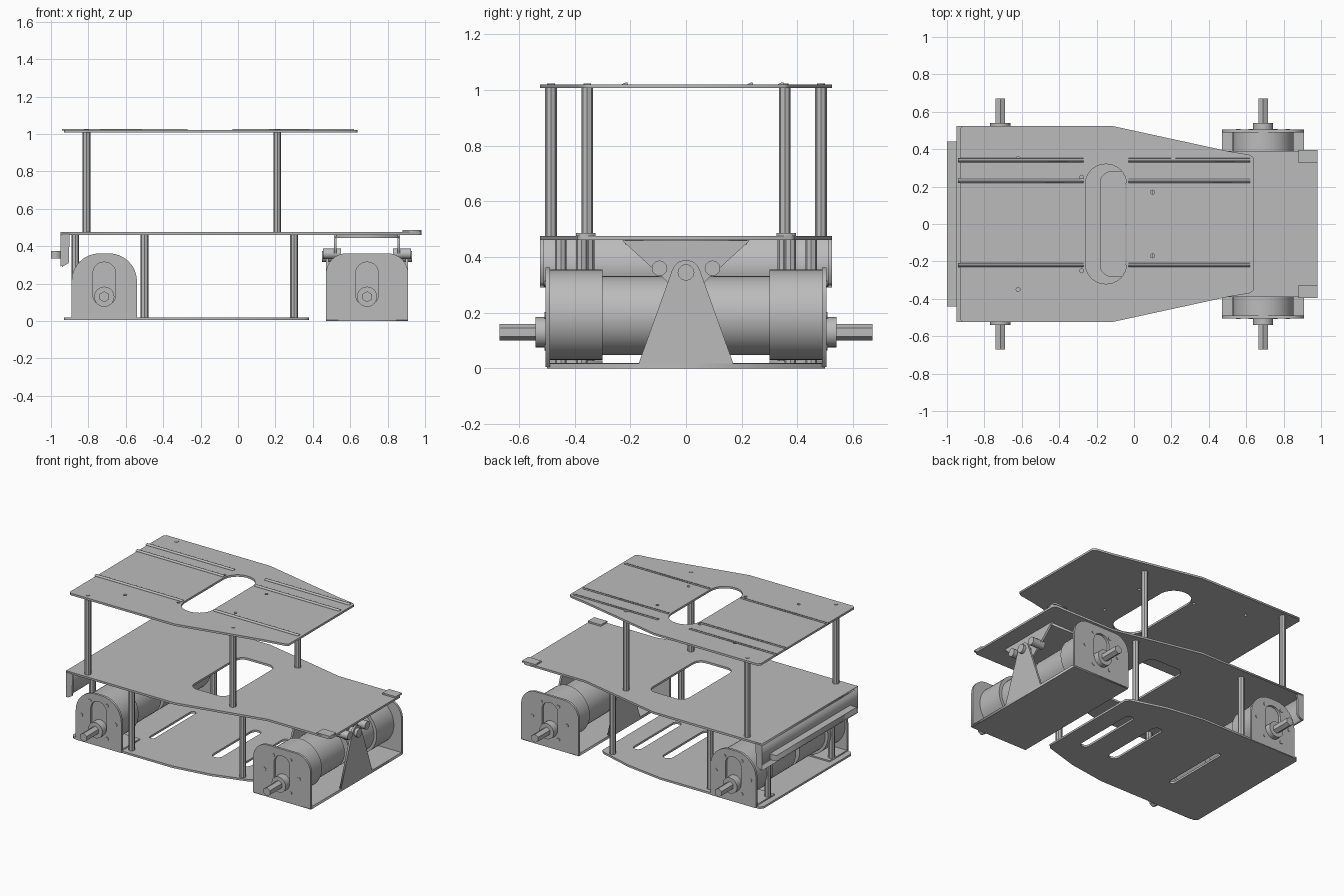
import bpy, math
from mathutils import Matrix, Vector

if "Cube" in bpy.data.objects:
    bpy.data.objects.remove(bpy.data.objects["Cube"])

grey = bpy.data.materials.new("metal_grey")
grey.diffuse_color = (0.5, 0.5, 0.5, 1)
grey.use_nodes = True
grey.node_tree.nodes["Principled BSDF"].inputs["Base Color"].default_value = grey.diffuse_color

XY = Matrix.Identity(3)
XZ = Matrix(((1, 0, 0), (0, 0, -1), (0, 1, 0)))   # profile x,z ; extruded along y
YZ = Matrix(((0, 0, 1), (1, 0, 0), (0, 1, 0)))    # profile y,z ; extruded along x


def plate(name, loops, thick, frame, pos):
    """Flat sheet: first loop is the outline, the others are holes."""
    cu = bpy.data.curves.new(name, 'CURVE')
    cu.dimensions = '2D'
    cu.fill_mode = 'BOTH'
    cu.extrude = thick / 2
    for loop in loops:
        s = cu.splines.new('POLY')
        s.points.add(len(loop) - 1)
        for p, (a, b) in zip(s.points, loop):
            p.co = (a, b, 0, 1)
        s.use_cyclic_u = True
    tmp = bpy.data.objects.new(name + "_curve", cu)
    bpy.context.collection.objects.link(tmp)
    dg = bpy.context.evaluated_depsgraph_get()
    me = bpy.data.meshes.new_from_object(tmp.evaluated_get(dg))
    bpy.data.objects.remove(tmp)
    me.transform(Matrix.Translation(pos) @ frame.to_4x4())
    me.materials.clear()
    me.materials.append(grey)
    ob = bpy.data.objects.new(name, me)
    bpy.context.collection.objects.link(ob)
    return ob


def rod(name, a, b, r, n=24):
    a, b = Vector(a), Vector(b)
    d = b - a
    bpy.ops.mesh.primitive_cylinder_add(vertices=n, radius=r, depth=d.length, location=(a + b) / 2,
                                        rotation=d.to_track_quat('Z', 'Y').to_euler())
    ob = bpy.context.object
    ob.name = name
    ob.data.materials.append(grey)
    if n > 8:
        bpy.ops.object.shade_smooth_by_angle(angle=math.radians(35))
    return ob


def box(name, x0, x1, y0, y1, z0, z1):
    return plate(name, [[(x0, y0), (x1, y0), (x1, y1), (x0, y1)]], z1 - z0, XY, (0, 0, (z0 + z1) / 2))


def rrect(x0, x1, y0, y1, r, n=6, bottom=True):
    """Rectangle with rounded corners (optionally square at the bottom)."""
    pts = []
    for cx, cy, a0, top in ((x1 - r, y1 - r, 0, 1), (x0 + r, y1 - r, 90, 1),
                            (x0 + r, y0 + r, 180, 0), (x1 - r, y0 + r, 270, 0)):
        if not top and not bottom:
            pts.append((x0 if a0 == 180 else x1, y0))
            continue
        for i in range(n + 1):
            a = math.radians(a0 + 90 * i / n)
            pts.append((cx + r * math.cos(a), cy + r * math.sin(a)))
    return pts


def hole(x, y, r, n=12):
    return [(x + r * math.cos(2 * math.pi * i / n), y + r * math.sin(2 * math.pi * i / n)) for i in range(n)]


def mirror_y(pts):
    return pts + [(x, -y) for x, y in reversed(pts)]


# decks
top = mirror_y([(-0.93, 0.51), (-0.915, 0.525), (-0.12, 0.525), (0.5, 0.39), (0.62, 0.37), (0.64, 0.355)])
top_holes = [hole(x, s * y, 0.011, 8) for s in (1, -1) for x, y in ((-0.62, 0.35), (-0.28, 0.25), (0.1, 0.17))]
plate("top_deck", [top, rrect(-0.26, -0.04, -0.32, 0.32, 0.108, 10)] + top_holes, 0.014, XY, (0, 0, 1.014))

mid = mirror_y([(-0.95, 0.525), (-0.12, 0.525), (0.5, 0.39), (0.965, 0.39), (0.98, 0.375)])
plate("middle_deck", [mid, rrect(-0.18, 0.10, -0.28, 0.28, 0.06)], 0.014, XY, (0, 0, 0.468))

low = mirror_y([(-0.93, 0.48), (-0.91, 0.50), (-0.15, 0.50), (0.12, 0.46), (0.36, 0.39), (0.38, 0.37)])
slots = [rrect(x - w, x + w, -0.24, 0.24, w * 0.98, 4) for x, w in ((-0.5, 0.02), (-0.01, 0.035), (0.22, 0.03))]
plate("bottom_deck", [low] + slots, 0.014, XY, (0, 0, 0.012))

# low stiffening ribs along the decks
for y in (0.34, 0.23, -0.22):
    for a, b in ((-0.94, -0.27), (-0.03, 0.62)):
        ob = plate("top_deck_rib", [[(y - 0.012, 1.02), (y + 0.012, 1.02), (y + 0.009, 1.028), (y + 0.005, 1.028)]],
                   b - a, YZ, ((a + b) / 2, 0, 0))

# rear flange and bumper strip
plate("rear_flange", [[(-0.95, 0.474), (-0.938, 0.474), (-0.938, 0.30), (-0.95, 0.29)]], 1.05, XZ, (0, 0, 0))
box("rear_bumper", -1.0, -0.95, -0.44, 0.44, 0.335, 0.375)

for s, side in ((1, "left"), (-1, "right")):
    # flange ends and front corner pads
    plate("flange_end_" + side, [[(-0.94, 0.465), (-0.90, 0.465), (-0.905, 0.31), (-0.94, 0.29)]], 0.014, XZ,
          (0, s * 0.518, 0))
    box("corner_pad_" + side, 0.88, 0.98, s * 0.36 - 0.035, s * 0.36 + 0.035, 0.475, 0.486)

    # standoff posts
    for x, y in ((-0.81, 0.485), (0.21, 0.355)):
        rod("upper_post_" + side, (x, s * y, 0.475), (x, s * y, 1.008), 0.021, 8)
        rod("post_screw_" + side, (x, s * y, 1.02), (x, s * y, 1.024), 0.014, 8)
    for x, y in ((-0.87, 0.35), (-0.5, 0.45), (0.3, 0.375)):
        rod("lower_post_" + side, (x, s * y, 0.018), (x, s * y, 0.462), 0.021, 8)

    # motors, gearboxes, shafts and their mounting plates
    for x, end, hw, r in ((-0.715, "rear", 0.175, 0.15), (0.69, "front", 0.22, 0.11)):
        tag = end + "_" + side
        screws = [(math.cos(a) * 0.132, math.sin(a) * 0.132) for a in (math.radians(60 * k) for k in range(6))]
        loops = [rrect(x - hw, x + hw, 0.006, 0.362, r, 8, False), rrect(x - 0.06, x + 0.06, 0.08, 0.315, 0.058, 8)]
        plate("mount_plate_" + tag, loops, 0.016, XZ, (0, s * 0.497, 0))
        for sx, sz in screws:
            rod("mount_screw_" + tag, (x + sx, s * 0.50, 0.19 + sz), (x + sx, s * 0.509, 0.19 + sz), 0.012, 8)
        rod("gearbox_" + tag, (x, s * 0.30, 0.193), (x, s * 0.488, 0.193), 0.163, 40)
        rod("motor_" + tag, (x, s * 0.02, 0.19), (x, s * 0.30, 0.19), 0.142, 40)
        rod("hub_" + tag, (x, s * 0.48, 0.13), (x, s * 0.54, 0.13), 0.054)
        rod("shaft_" + tag, (x, s * 0.54, 0.13), (x, s * 0.67, 0.13), 0.029, 6)
    # foot of the rear mount
    box("rear_mount_foot_" + side, -0.89, -0.54, s * 0.40 - 0.1, s * 0.40 + 0.1, 0.018, 0.028)

# front pivoting axle cradle
box("axle_cradle_base", 0.47, 0.91, -0.50, 0.50, 0.0, 0.018)
tri = [(-0.175, 0.004), (0.175, 0.004)] + [(0.052 * math.cos(math.radians(a)), 0.338 + 0.052 * math.sin(math.radians(a)))
                                         for a in range(20, 161, 20)]
hanger = [(-0.23, 0.46), (-0.055, 0.30), (0, 0.285), (0.055, 0.30), (0.23, 0.46)]
for d, end in ((1, "front"), (-1, "back")):
    plate("cradle_triangle_" + end, [tri], 0.014, YZ, (0.69 + d * 0.213, 0, 0))
    plate("deck_hanger_" + end, [hanger], 0.014, YZ, (0.69 + d * 0.17, 0, 0))
    rod("pivot_bolt_" + end, (0.69 + d * 0.15, 0, 0.345), (0.69 + d * 0.24, 0, 0.345), 0.03, 12)
    for y in (-0.095, 0.095):
        rod("stop_bolt_" + end, (0.69 + d * 0.14, y, 0.36), (0.69 + d * 0.235, y, 0.36), 0.028, 12)
box("hanger_top", 0.52, 0.86, -0.22, 0.22, 0.445, 0.461)
